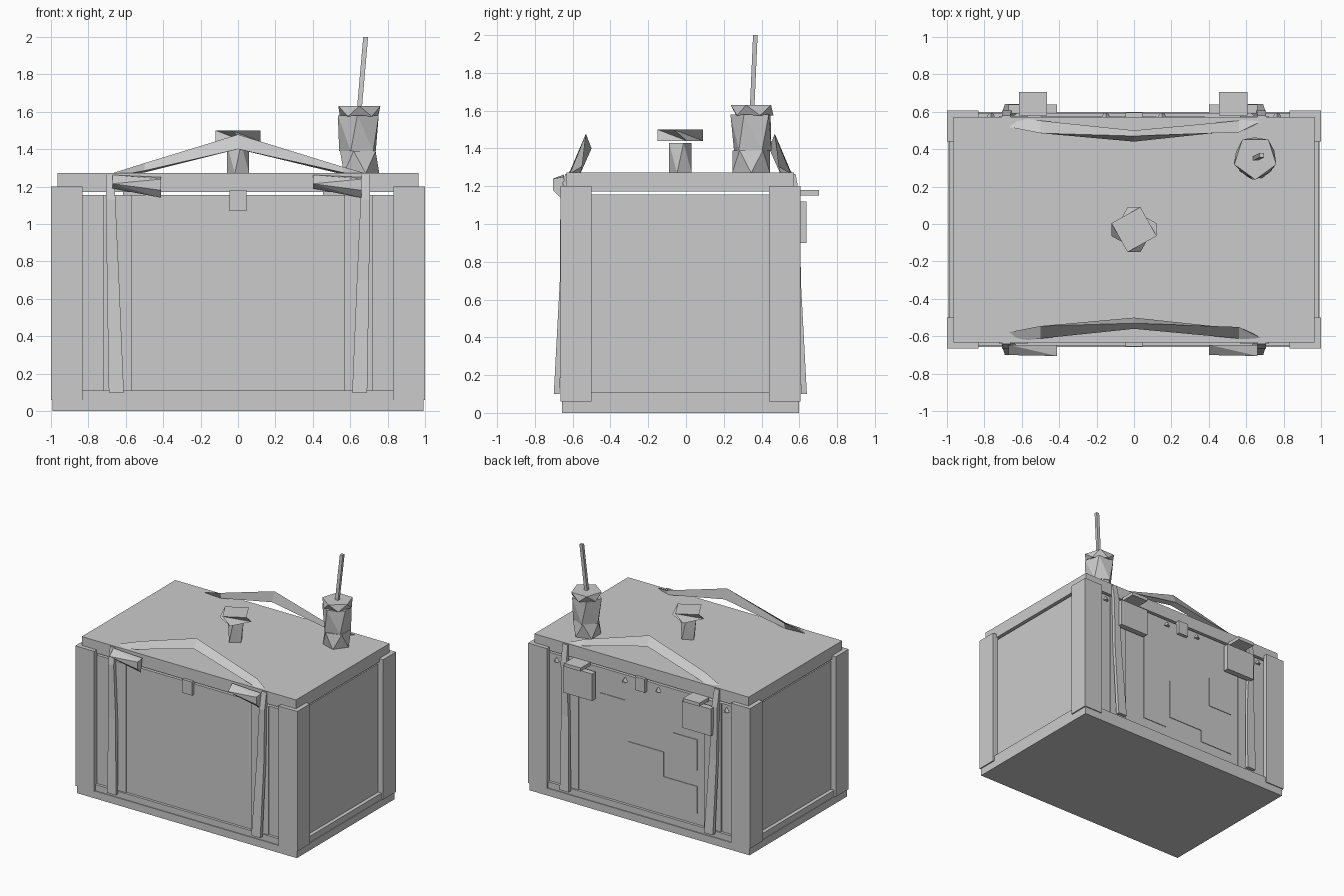
import bpy, bmesh
from math import sin, cos, radians
from mathutils import Vector

if "Cube" in bpy.data.objects:
    bpy.data.objects.remove(bpy.data.objects["Cube"])

CY = -0.03  # mid-depth of the crate


def finish(name, bm):
    bmesh.ops.recalc_face_normals(bm, faces=bm.faces)
    me = bpy.data.meshes.new(name)
    bm.to_mesh(me)
    bm.free()
    ob = bpy.data.objects.new(name, me)
    bpy.context.collection.objects.link(ob)
    return ob


def box(name, x0, x1, y0, y1, z0, z1):
    bm = bmesh.new()
    bmesh.ops.create_cube(bm, size=1)
    for v in bm.verts:
        v.co = ((x0 + x1) / 2 + v.co.x * (x1 - x0),
                (y0 + y1) / 2 + v.co.y * (y1 - y0),
                (z0 + z1) / 2 + v.co.z * (z1 - z0))
    return finish(name, bm)


def loft(name, rings, cap=True):
    """Join equal-sized rings of points with quads."""
    bm = bmesh.new()
    vs = [[bm.verts.new(p) for p in r] for r in rings]
    n = len(vs[0])
    for a, b in zip(vs, vs[1:]):
        for i in range(n):
            j = (i + 1) % n
            bm.faces.new((a[i], a[j], b[j], b[i]))
    if cap:
        bm.faces.new(vs[0])
        bm.faces.new(vs[-1])
    return finish(name, bm)


def twisted(name, x, y, n, levels):
    """Faceted prism whose rings (z, radius, angle) twist against each other."""
    bm = bmesh.new()
    rings = [[bm.verts.new((x + r * cos(radians(a + 360 * i / n)),
                            y + r * sin(radians(a + 360 * i / n)), z))
              for i in range(n)] for z, r, a in levels]
    for a, b in zip(rings, rings[1:]):
        for i in range(n):
            j = (i + 1) % n
            bm.faces.new((a[i], a[j], b[i]))
            bm.faces.new((a[j], b[j], b[i]))
    bm.faces.new(rings[0])
    bm.faces.new(rings[-1])
    return finish(name, bm)


def depth(y, back):
    return 2 * CY - y if back else y


# Crate body, base and lid
box("base", -0.99, 0.99, -0.657, 0.597, 0, 0.06)
box("base_rail", -0.985, 0.985, -0.65, 0.59, 0.06, 0.11)
box("body", -0.955, 0.955, -0.628, 0.568, 0.1, 1.155)
box("lid", -0.965, 0.965, -0.632, 0.572, 1.172, 1.272)

# L-shaped corner posts
for sx in (-1, 1):
    for back in (False, True):
        L = [(1, -0.665), (0.83, -0.665), (0.83, -0.625), (0.95, -0.625), (0.95, -0.5), (1, -0.5)]
        loft("corner_post", [[(sx * x, depth(y, back), z) for x, y in L] for z in (0.06, 1.2)])

# Front and back furniture
for back in (False, True):
    side = "back" if back else "front"
    for sx in (-1, 1):
        xs = sorted((sx * 0.565, sx * 0.72))
        ys = sorted((depth(-0.637, back), depth(-0.62, back)))
        box(side + "_batten", *xs, *ys, 0.1, 1.155)
        # Hanging strap, wider and looser toward the bottom
        rings = []
        for z, xo, xi, y, t in ((0.1, 0.69, 0.61, -0.70, 0.03), (0.7, 0.70, 0.635, -0.668, 0.028),
                                (1.13, 0.705, 0.655, -0.665, 0.03), (1.265, 0.705, 0.66, -0.64, 0.03)):
            rings.append([(sx * xo, depth(y, back), z), (sx * xi, depth(y, back), z),
                          (sx * xi, depth(y + t, back), z), (sx * xo, depth(y + t, back), z)])
        loft(side + "_strap", rings)
    # Peaked carrying strap over the lid edge: triangular section
    rings = [[(x, depth(y, back), z) for y, z in sec] for x, sec in (
        (-0.68, ((-0.635, 1.25), (-0.58, 1.268), (-0.60, 1.25))),
        (-0.5, ((-0.612, 1.285), (-0.545, 1.325), (-0.56, 1.275))),
        (0, ((-0.56, 1.40), (-0.53, 1.478), (-0.50, 1.40))),
        (0.56, ((-0.612, 1.275), (-0.55, 1.305), (-0.56, 1.265))),
        (0.69, ((-0.635, 1.25), (-0.615, 1.268), (-0.61, 1.25))))]
    loft(side + "_carry_strap", rings)
    ys = sorted((depth(-0.655, back), depth(-0.62, back)))
    box(side + "_tab", -0.045, 0.045, *ys, 1.07, 1.18)

# Front wedge buckles
for x in (-0.67, 0.40):
    bm = bmesh.new()
    for p in ((0, -0.645, 1.262), (0, -0.70, 1.215), (0, -0.66, 1.19),
              (0.26, -0.705, 1.24), (0.26, -0.705, 1.18), (0.26, -0.665, 1.14), (0.26, -0.645, 1.25)):
        bm.verts.new((x + p[0], p[1], p[2]))
    bmesh.ops.convex_hull(bm, input=bm.verts)
    finish("front_buckle", bm)

# Back hinges: hanging plate with a projecting leaf above
for x in (-0.54, 0.53):
    box("hinge_plate", x - 0.13, x + 0.13, 0.59, 0.637, 0.9, 1.12)
    box("hinge_leaf", x - 0.075, x + 0.075, 0.58, 0.705, 1.152, 1.18)

# Back studs
for x in (-0.765, -0.15, 0.15, 0.765):
    loft("stud", [[(x - s, y, 1.10), (x + s, y, 1.10), (x, y, 1.10 + 1.6 * s)]
                  for y, s in ((0.565, 0.025), (0.592, 0.012))])

# Shallow patchwork boards on the back panel
for x0, x1, z0, z1 in ((-0.5, -0.2, 0.2, 0.42), (-0.2, 0.12, 0.3, 0.62), (-0.5, -0.28, 0.55, 0.8), (0.15, 0.38, 0.2, 0.95)):
    box("back_board", x0, x1, 0.56, 0.573, z0, z1)

# Knob on the lid
twisted("knob_stem", 0, CY, 4, [(1.27, 0.062, 74), (1.43, 0.062, 106)])
twisted("knob_cap", 0, CY, 4, [(1.44, 0.125, 106), (1.50, 0.125, 74)])

# Plunger with its thin rod
twisted("plunger_base", 0.65, 0.345, 5, [(1.27, 0.105, 0), (1.39, 0.105, 36)])
twisted("plunger_barrel", 0.645, 0.35, 5, [(1.39, 0.105, 30), (1.58, 0.115, 50)])
twisted("plunger_cap", 0.648, 0.355, 5, [(1.575, 0.108, 20), (1.63, 0.118, 54)])
loft("plunger_rod", [[(x + dx, y + dy, z) for dx, dy in ((-0.013, -0.012), (0.013, -0.012), (0.013, 0.012), (-0.013, 0.012))]
                     for x, y, z in ((0.648, 0.35, 1.61), (0.682, 0.367, 2.0))])
